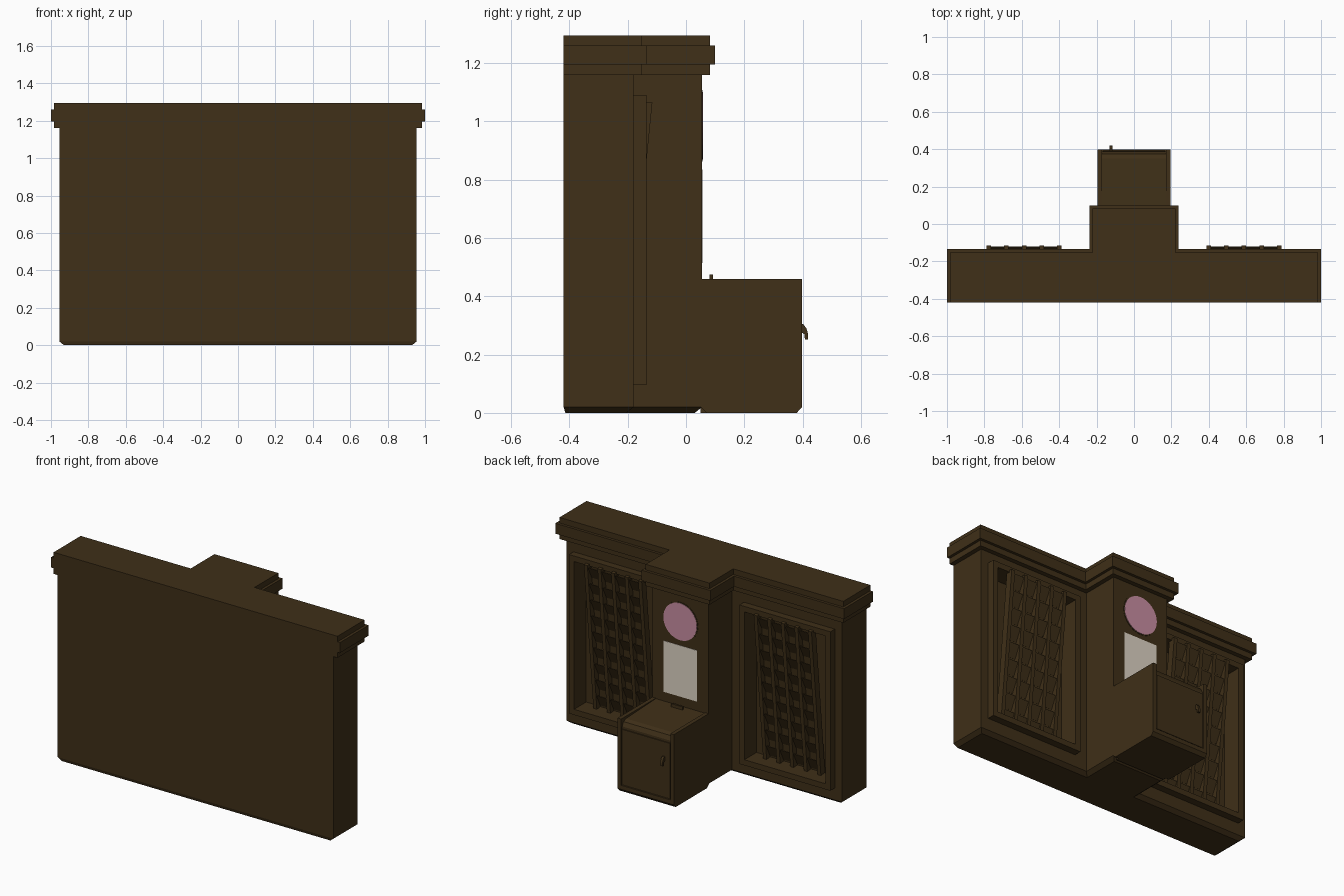
import bpy, bmesh, math
from mathutils import Matrix, Vector

if "Cube" in bpy.data.objects:
    bpy.data.objects.remove(bpy.data.objects["Cube"])


def material(name, rgb):
    m = bpy.data.materials.new(name)
    m.diffuse_color = (*rgb, 1)
    m.use_nodes = True
    m.node_tree.nodes["Principled BSDF"].inputs["Base Color"].default_value = m.diffuse_color
    return m


WOOD = material("dark_wood", (0.05, 0.029, 0.009))
PINK = material("dial_pink", (0.58, 0.27, 0.36))
PAPER = material("paper", (0.72, 0.65, 0.55))


def finish(name, bm, mat=WOOD):
    bmesh.ops.recalc_face_normals(bm, faces=bm.faces)
    me = bpy.data.meshes.new(name)
    bm.to_mesh(me)
    bm.free()
    me.materials.append(mat)
    ob = bpy.data.objects.new(name, me)
    bpy.context.collection.objects.link(ob)
    return ob


def add_box(bm, x0, x1, y0, y1, z0, z1, mtx=Matrix()):
    size = Matrix.Diagonal((x1 - x0, y1 - y0, z1 - z0, 1))
    mid = Matrix.Translation(((x0 + x1) / 2, (y0 + y1) / 2, (z0 + z1) / 2))
    bmesh.ops.create_cube(bm, size=1, matrix=mtx @ mid @ size)


def boxes(name, specs, mat=WOOD, mtx=Matrix()):
    bm = bmesh.new()
    for s in specs:
        add_box(bm, *s, mtx)
    return finish(name, bm, mat)


def loft(name, outline, levels):
    """Stack an offsettable outline through (z, offset) levels."""
    bm = bmesh.new()
    rings = [[bm.verts.new((x, y, z)) for x, y in outline(o)] for z, o in levels]
    for a, b in zip(rings, rings[1:]):
        for i in range(len(a)):
            j = (i + 1) % len(a)
            bm.faces.new((a[i], a[j], b[j], b[i]))
    bm.faces.new(rings[0])
    bm.faces.new(rings[-1])
    return finish(name, bm)


def extrude_profile(name, pts, x0, x1):
    """Extrude a (y, z) profile along x."""
    bm = bmesh.new()
    f = bm.faces.new([bm.verts.new((x0, y, z)) for y, z in pts])
    new = bmesh.ops.extrude_face_region(bm, geom=[f])["geom"]
    bmesh.ops.translate(bm, vec=(x1 - x0, 0, 0),
                        verts=[v for v in new if isinstance(v, bmesh.types.BMVert)])
    return finish(name, bm)


def tee(o):
    half = [(0.955 + o, -0.42 - min(o, 0) * 0.25), (0.955 + o, -0.18 + o),
            (0.193 + o, -0.18 + o), (0.193 + o, 0.055 + o)]
    return half + [(-x, y) for x, y in reversed(half)]


# cabinet body with chamfered foot, and stepped crown
body = loft("cabinet_body", tee, [(0, -0.025), (0.02, 0), (1.16, 0)])
loft("crown_moulding", tee, [(1.16, 0.028), (1.195, 0.028), (1.195, 0.045),
                             (1.26, 0.045), (1.26, 0.028), (1.295, 0.028)])

# recesses in both wings
FX0, FX1, FZ0, FZ1, T = 0.275, 0.905, 0.095, 1.09, 0.035
ins = (FX0 + T, FX1 - T, -0.255, -0.1, FZ0 + T, FZ1 - T)
cutter = boxes("recess_cutter", [ins, (-ins[1], -ins[0], *ins[2:])])
cutter.hide_render = True
mod = body.modifiers.new("recess", "BOOLEAN")
mod.operation = "DIFFERENCE"
mod.solver = "EXACT"
mod.object = cutter
bpy.context.view_layer.objects.active = body
body.select_set(True)
bpy.ops.object.modifier_apply(modifier=mod.name)
bpy.data.objects.remove(cutter)

TILT = math.atan(0.1)
ROWS, COLS, W, H, BAR = 9, 4, 0.40, 0.94, 0.024
for side, sx in (("left", -1), ("right", 1)):
    # raised frame
    a, b = sorted((sx * FX0, sx * FX1))
    y0, y1 = -0.185, -0.135
    boxes(side + "_rack_frame", [
        (a, b, y0, y1, FZ0, FZ0 + T), (a, b, y0, y1, FZ1 - T, FZ1),
        (a, a + T, y0, y1, FZ0 + T, FZ1 - T), (b - T, b, y0, y1, FZ0 + T, FZ1 - T)])

    # tilted card rack: back plate and upright bars
    mtx = Matrix.Translation((sx * 0.588, -0.209, 0.13)) @ Matrix.Rotation(-TILT, 4, "X")
    step = (W - BAR) / COLS
    bars = [(-W / 2 + i * step, -W / 2 + i * step + BAR, -0.038, 0, 0, H)
            for i in range(COLS + 1)]
    boxes(side + "_card_rack", bars + [(-W / 2, W / 2, -0.042, -0.036, 0, H)], mtx=mtx)

    # slanted card pockets
    bm = bmesh.new()
    pitch = H / ROWS
    for r in range(ROWS):
        for c in range(COLS):
            x = -W / 2 + BAR + c * step + (step - BAR) / 2
            tilt = mtx @ Matrix.Translation((x, -0.021, (r + 0.47) * pitch)) \
                @ Matrix.Rotation(-0.36, 4, "X")
            w = (step - BAR) / 2
            add_box(bm, -w, w, -0.002, 0.002, -0.042, 0.042, tilt)
    finish(side + "_card_pockets", bm)

# lower box: foot, side cheeks, sloped lid
BX = 0.195
side_profile = [(0.05, 0.02), (0.07, 0.0), (0.38, 0.0), (0.398, 0.02), (0.398, 0.46), (0.05, 0.46)]
for name, x0, x1 in (("box_left_cheek", -BX, -BX + 0.025), ("box_right_cheek", BX - 0.025, BX)):
    extrude_profile(name, side_profile, x0, x1)
extrude_profile("box_core", [(0.05, 0), (0.38, 0), (0.398, 0.02), (0.398, 0.045), (0.388, 0.045),
                             (0.388, 0.41), (0.375, 0.435), (0.35, 0.445), (0.05, 0.457)],
                -BX + 0.025, BX - 0.025)
boxes("box_door", [(-0.165, 0.165, 0.38, 0.394, 0.05, 0.395)])
boxes("card_slot", [(-0.04, 0.04, 0.08, 0.092, 0.45, 0.475)])

# curved door handle
extrude_profile("door_handle", [(0.39, 0.305), (0.402, 0.305), (0.413, 0.29), (0.419, 0.27),
                                (0.419, 0.252), (0.408, 0.252), (0.406, 0.27), (0.39, 0.28)],
                -0.13, -0.115)

# round dial with thin rim, and the notice below it
for name, r, y, mat in (("dial_rim", 0.122, 0.057, WOOD), ("dial_face", 0.116, 0.059, PINK)):
    bm = bmesh.new()
    bmesh.ops.create_cone(bm, cap_ends=True, segments=32, radius1=r, radius2=r, depth=0.006,
                          matrix=Matrix.Translation((0, y - 0.003, 0.985))
                          @ Matrix.Rotation(math.pi / 2, 4, "X"))
    finish(name, bm, mat)
boxes("notice_panel", [(-0.115, 0.115, 0.05, 0.057, 0.515, 0.835)], PAPER)
